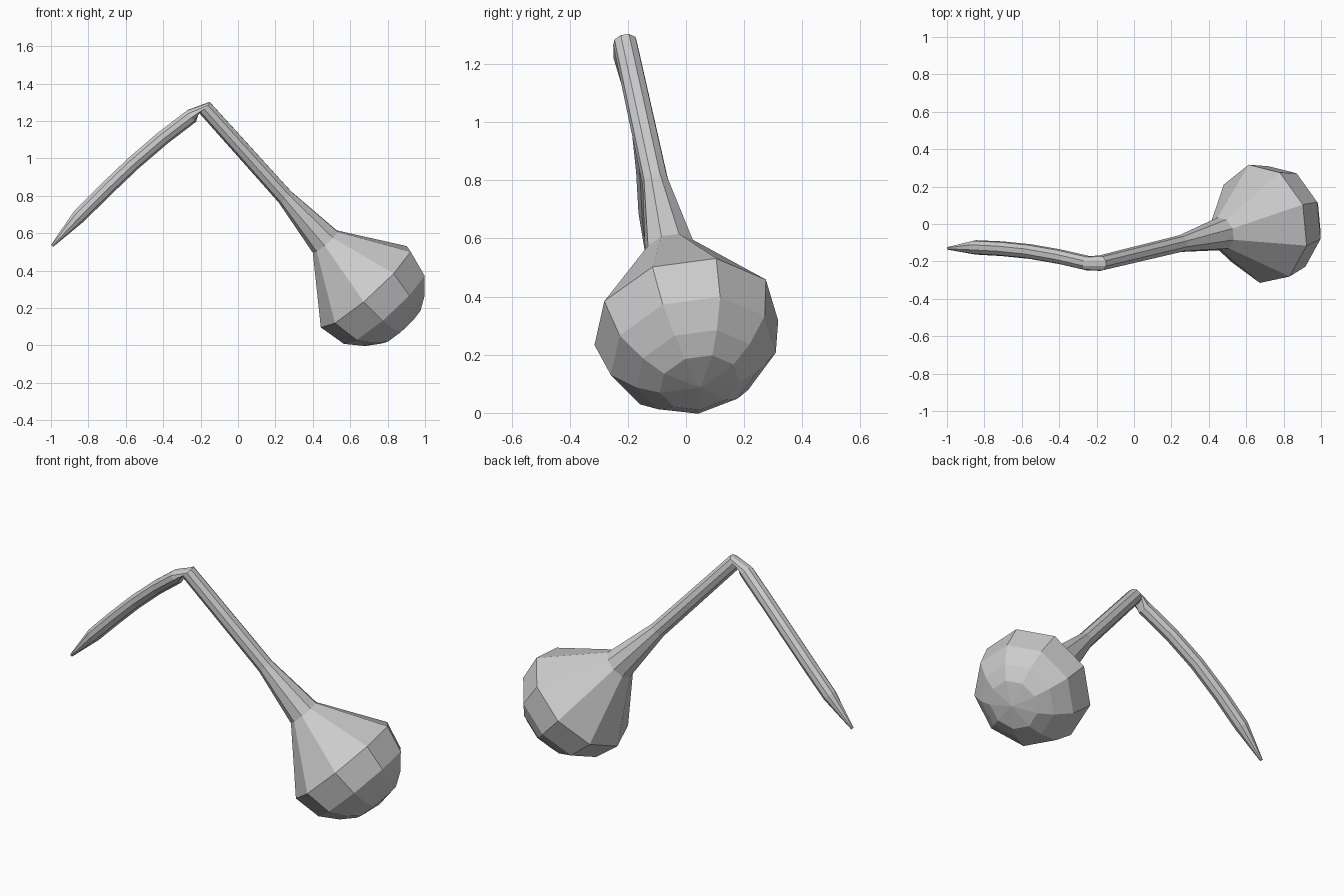
import bpy, bmesh
from mathutils import Vector

if "Cube" in bpy.data.objects:
    bpy.data.objects.remove(bpy.data.objects["Cube"])

SIDES = 9
axis = Vector((0.66, 0.16, -0.734)).normalized()   # handle towards bulb bottom
centre = Vector((0.685, 0.0, 0.313))               # centre of the widest ring

# straight part: (distance along axis, radius), bulb bottom to elbow
profile = [(0.285, 0.14), (0.235, 0.215), (0.15, 0.292), (0.0, 0.325),
           (-0.33, 0.09), (-0.655, 0.046), (-1.31, 0.042)]
rings = [(centre + axis * h, -axis, r) for h, r in profile]

# bent thin leg: (centre, radius), elbow to tip
leg = [((-0.248, -0.21, 1.228), 0.04), ((-0.40, -0.175, 1.112), 0.04),
       ((-0.56, -0.147, 0.975), 0.04), ((-0.71, -0.132, 0.832), 0.04),
       ((-0.85, -0.125, 0.692), 0.039), ((-0.994, -0.13, 0.533), 0.008)]
pts = [Vector(p) for p, _ in leg]
for i, (_, r) in enumerate(leg):
    a, b = pts[max(i - 1, 0)], pts[min(i + 1, len(pts) - 1)]
    rings.append((pts[i], (b - a).normalized(), r))

# loft nine-sided rings, carrying the frame along the bend
bm = bmesh.new()
u = Vector((0.67, 0.32, 0.67))
last = rings[0][1]
u = (u - last * u.dot(last)).normalized()
loops = []
from math import sin, cos, tau
for c, n, r in rings:
    u = last.rotation_difference(n) @ u
    v = n.cross(u)
    last = n
    loops.append([bm.verts.new(c + r * (u * cos(tau * k / SIDES) + v * sin(tau * k / SIDES)))
                  for k in range(SIDES)])
for A, B in zip(loops, loops[1:]):
    for k in range(SIDES):
        m = (k + 1) % SIDES
        bm.faces.new((A[k], A[m], B[m], B[k]))

# bulb bottom fan and tip cap
pole = bm.verts.new(centre + axis * 0.307)
for k in range(SIDES):
    bm.faces.new((pole, loops[0][(k + 1) % SIDES], loops[0][k]))
bm.faces.new(loops[-1])
bmesh.ops.recalc_face_normals(bm, faces=bm.faces)

mesh = bpy.data.meshes.new("bulb_with_bent_stem")
bm.to_mesh(mesh)
bm.free()
obj = bpy.data.objects.new("bulb_with_bent_stem", mesh)
bpy.context.collection.objects.link(obj)
